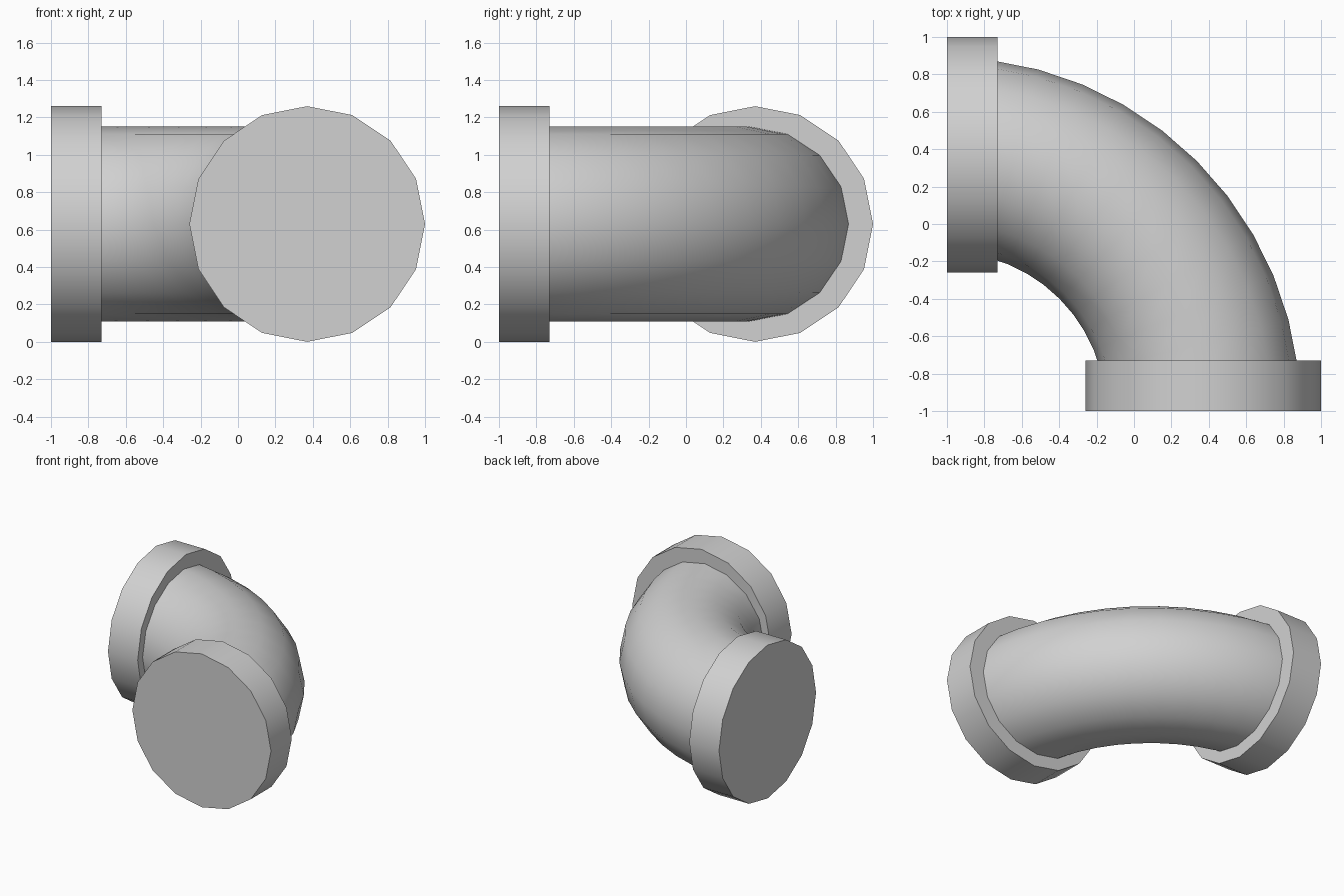
import bpy
import bmesh
from math import pi
from mathutils import Matrix, Vector

cube = bpy.data.objects.get("Cube")
if cube:
    bpy.data.objects.remove(cube, do_unlink=True)

SIDES = 16
FLANGE_RADIUS = 0.63
FLANGE_DEPTH = 0.27
PIPE_RADIUS = 0.52
OFFSET = 1 - FLANGE_RADIUS               # where each opening is centred
BEND_CENTRE = Vector((-1, -1, FLANGE_RADIUS))

grey = bpy.data.materials.new("light_grey")
colour = (0.64, 0.64, 0.64, 1)
grey.diffuse_color = colour
grey.use_nodes = True
grey.node_tree.nodes["Principled BSDF"].inputs["Base Color"].default_value = colour


def add_object(name, bm):
    bmesh.ops.recalc_face_normals(bm, faces=bm.faces)
    mesh = bpy.data.meshes.new(name)
    bm.to_mesh(mesh)
    bm.free()
    obj = bpy.data.objects.new(name, mesh)
    bpy.context.collection.objects.link(obj)
    mesh.materials.append(grey)
    bpy.ops.object.select_all(action='DESELECT')
    obj.select_set(True)
    bpy.context.view_layer.objects.active = obj
    bpy.ops.object.shade_smooth_by_angle(angle=pi / 6)


def add_flange(name, centre, axis):
    bm = bmesh.new()
    place = Matrix.Translation(centre) @ Matrix.Rotation(pi / 2, 4, axis)
    bmesh.ops.create_cone(bm, cap_ends=True, segments=SIDES, radius1=FLANGE_RADIUS,
                          radius2=FLANGE_RADIUS, depth=FLANGE_DEPTH, matrix=place)
    add_object(name, bm)


# Elbow pipe: a ring swept through a quarter turn
bm = bmesh.new()
ring_place = (Matrix.Translation((OFFSET, -1, FLANGE_RADIUS))
              @ Matrix.Rotation(pi / 2, 4, 'X'))
bmesh.ops.create_circle(bm, segments=SIDES, radius=PIPE_RADIUS, matrix=ring_place)
bmesh.ops.spin(bm, geom=bm.verts[:] + bm.edges[:], cent=BEND_CENTRE,
               axis=(0, 0, 1), angle=pi / 2, steps=12)
add_object("elbow_pipe", bm)

# Solid flanges on both ends
middle = -1 + FLANGE_DEPTH / 2
add_flange("front_flange", (OFFSET, middle, FLANGE_RADIUS), 'X')
add_flange("right_flange", (middle, OFFSET, FLANGE_RADIUS), 'Y')
